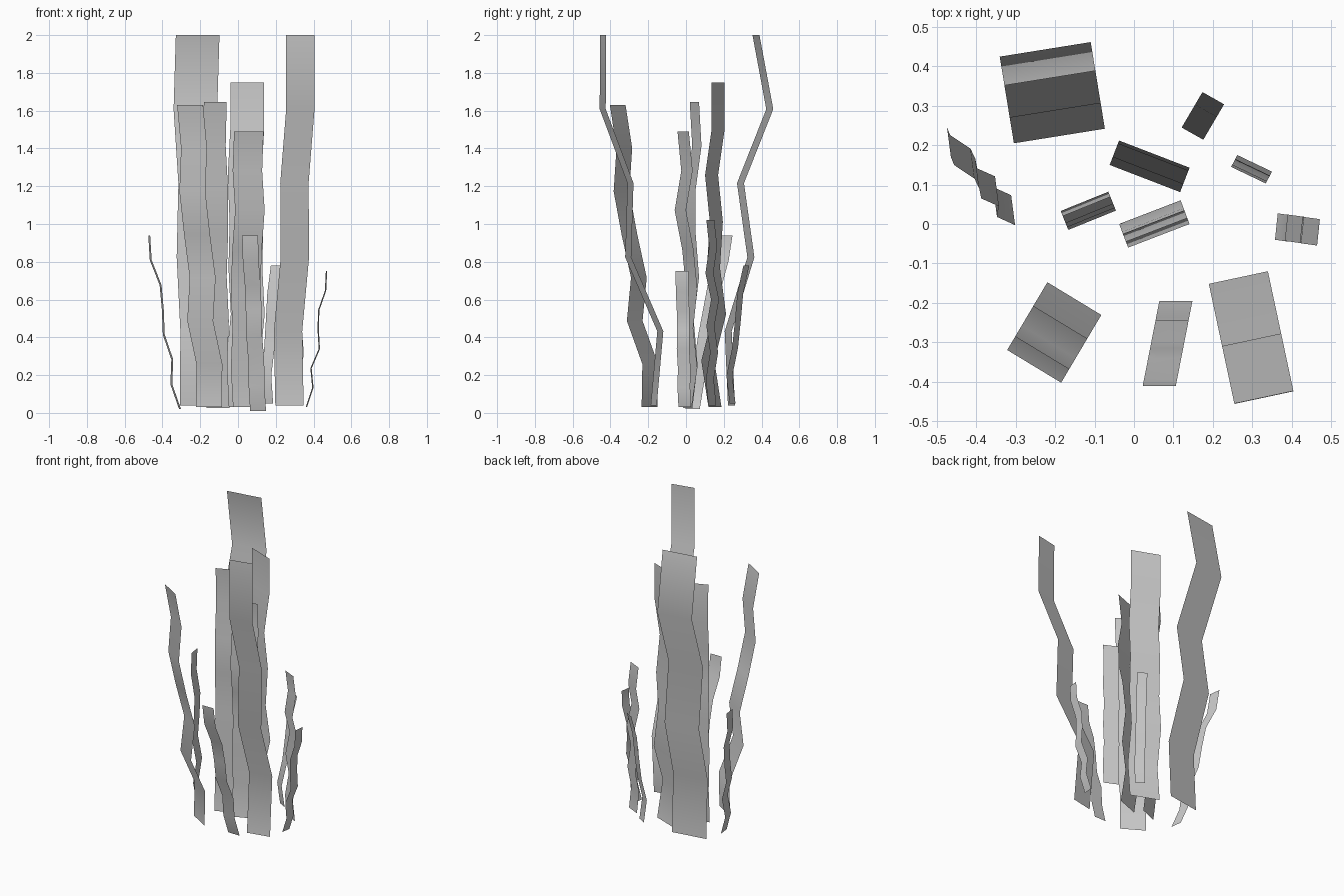
import bpy
from mathutils import Vector


def ribbon(name, edge, width, z0, z1):
    """Upright blade: one long edge as (x, y) points, extruded sideways by width."""
    n = len(edge) - 1
    verts = []
    for i, (x, y) in enumerate(edge):
        z = z0 + (z1 - z0) * i / n
        verts += [(x, y, z), (x + width[0], y + width[1], z)]
    faces = [(2 * i, 2 * i + 1, 2 * i + 3, 2 * i + 2) for i in range(n)]
    me = bpy.data.meshes.new(name)
    me.from_pydata(verts, [], faces)
    for p in me.polygons:
        p.use_smooth = True
    ob = bpy.data.objects.new(name, me)
    bpy.context.collection.objects.link(ob)


def sway(name, a, b, width, z0, z1, ys):
    """Blade whose edge zigzags along the plan line a-b, given its y at each joint."""
    a, b = Vector(a), Vector(b)
    edge = [a.lerp(b, (y - a.y) / (b.y - a.y)) for y in ys]
    ribbon(name, edge, width, z0, z1)


# Tall outer blades
sway("back_left_blade", (-.305, .205), (-.341, .425), (.231, .037), .04, 2.0,
     [.222, .205, .325, .27, .425, .352])
sway("front_right_blade", (.19, -.152), (.255, -.457), (.15, .032), .04, 2.0,
     [-.187, -.152, -.322, -.31, -.457, -.455])
sway("front_left_blade", (-.22, -.148), (-.322, -.32), (.137, -.083), .03, 1.63,
     [-.152, -.148, -.23, -.208, -.258, -.3, -.285, -.32])

# Central blades
sway("center_back_blade", (-.063, .147), (-.036, .217), (.179, -.069), .03, 1.75,
     [.188, .15, .212, .18, .195, .17, .205, .205])
sway("center_front_blade", (-.015, -.06), (-.038, .001), (.156, .06), .03, 1.49,
     [-.03, .0, -.022, .0, -.02, -.06, -.025, -.045])
sway("center_left_blade", (-.166, -.017), (-.187, .035), (.121, .049), .025, 1.645,
     [-.015, .012, -.008, .02, .002, .002, .033, .02])

# Small blades around the edge
sway("back_right_blade", (.121, .245), (.175, .337), (.055, -.031), .05, .78,
     [.262, .245, .275, .29, .303, .335])
sway("right_inner_blade", (.245, .142), (.264, .178), (.088, -.042), .04, 1.02,
     [.16, .147, .17, .15, .175, .145, .165, .15])
sway("front_blade", (.065, -.192), (.022, -.412), (.084, 0), .01, .94,
     [-.195, -.237, -.245, -.3, -.315, -.34, -.395, -.412])
ribbon("right_blade", [(.358, -.04), (.393, -.045), (.383, -.043), (.427, -.049),
                       (.421, -.048), (.424, -.049), (.46, -.054), (.465, -.055)],
       (.007, .067), .03, .75)
ribbon("left_blade", [(-.302, -.003), (-.348, .018), (-.343, .045), (-.388, .065),
                      (-.393, .09), (-.405, .115), (-.457, .15), (-.465, .17)],
       (-.01, .076), .02, .94)
